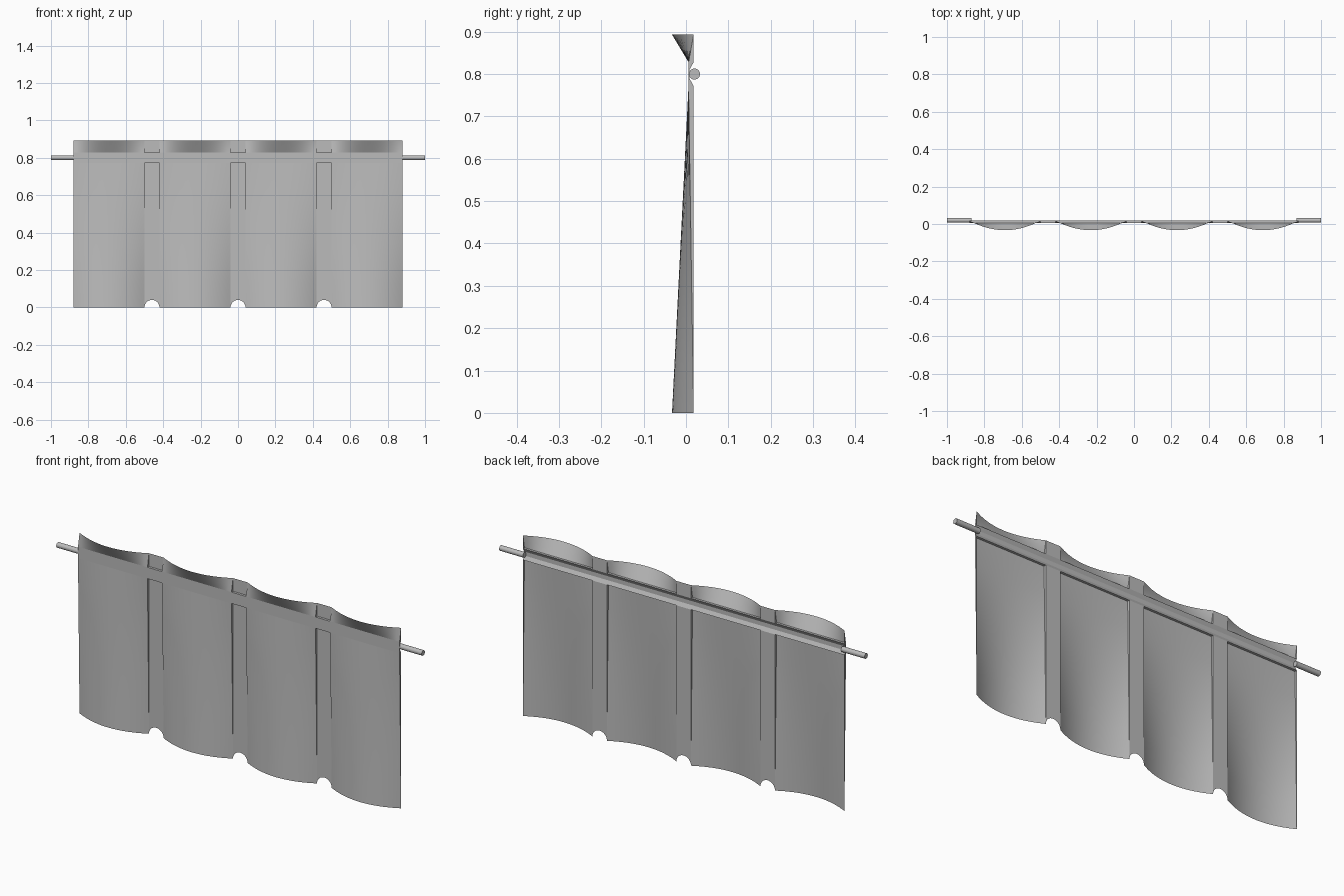
import bpy, bmesh, math
from mathutils import Matrix

cube = bpy.data.objects.get("Cube")
if cube:
    bpy.data.objects.remove(cube)

grey = bpy.data.materials.new("plain grey")
grey.use_nodes = True
COLOUR = (0.5, 0.5, 0.5, 1)
grey.diffuse_color = COLOUR
grey.node_tree.nodes["Principled BSDF"].inputs["Base Color"].default_value = COLOUR

TOP, BAND_LOW, BAND_HIGH = 0.893, 0.772, 0.828
BACK, MID, BULGE = 0.018, 0.006, 0.051
PITCH, HALF_PANEL, HALF_STRIP, HALF_WIDTH = 0.46, 0.19, 0.04, 0.88


def finish(name, bm, smooth=False):
    mesh = bpy.data.meshes.new(name)
    bm.to_mesh(mesh)
    bm.free()
    mesh.materials.append(grey)
    obj = bpy.data.objects.new(name, mesh)
    bpy.context.collection.objects.link(obj)
    if smooth:
        bpy.ops.object.select_all(action='DESELECT')
        bpy.context.view_layer.objects.active = obj
        obj.select_set(True)
        bpy.ops.object.shade_smooth_by_angle(angle=math.radians(30))
    return obj


def face(bm, points):
    return bm.faces.new([bm.verts.new(p) for p in points])


def bulged_panel(name, cx, z_curved, z_flat, rows):
    """Sheet lofted from a bowed edge to a straight edge, with side walls."""
    bm = bmesh.new()
    cols = 20
    grid = []
    for r in range(rows + 1):
        t = r / rows
        z = z_curved + (z_flat - z_curved) * t
        row = []
        for c in range(cols + 1):
            s = 2 * c / cols - 1
            bowed = BACK - BULGE * (1 - s * s)
            row.append(bm.verts.new((cx + s * HALF_PANEL, bowed + (MID - bowed) * t, z)))
        grid.append(row)
    for r in range(rows):
        for c in range(cols):
            quad = [grid[r][c], grid[r][c + 1], grid[r + 1][c + 1], grid[r + 1][c]]
            bm.faces.new(quad if z_flat > z_curved else quad[::-1])
    # Tapering walls back to the flat strips
    for side in (-1, 1):
        x = cx + side * HALF_PANEL
        face(bm, [(x, BACK, z_curved), (x, BACK, z_flat), (x, MID, z_flat)])
    finish(name, bm, True)


# Four bowed panels, each with a flared lip above the band
for i in range(4):
    cx = (i - 1.5) * PITCH
    bulged_panel(f"panel_{i + 1}", cx, 0, BAND_LOW, 6)
    bulged_panel(f"flared_lip_{i + 1}", cx, TOP, BAND_HIGH, 2)

# Flat strips between the panels, with a round cutout at the foot
for i in range(3):
    cx = (i - 1) * PITCH
    bm = bmesh.new()
    arc = [(cx - HALF_STRIP * math.cos(math.pi * k / 16), BACK,
            HALF_STRIP * math.sin(math.pi * k / 16)) for k in range(17)]
    face(bm, arc + [(cx + HALF_STRIP, BACK, BAND_LOW), (cx - HALF_STRIP, BACK, BAND_LOW)])
    face(bm, [(cx + s * HALF_STRIP, BACK, z) for s, z in
              ((-1, BAND_HIGH), (1, BAND_HIGH), (1, TOP), (-1, TOP))])
    finish(f"strip_{i + 1}", bm)

# Horizontal band with a groove along its back
bm = bmesh.new()
groove = [(MID, BAND_LOW), (BACK, BAND_LOW), (0.008, 0.79),
          (0.008, 0.81), (BACK, BAND_HIGH), (MID, BAND_HIGH)]
profile = face(bm, [(-HALF_WIDTH, y, z) for y, z in groove])
ext = bmesh.ops.extrude_face_region(bm, geom=[profile], use_keep_orig=True)
moved = [v for v in ext["geom"] if isinstance(v, bmesh.types.BMVert)]
bmesh.ops.translate(bm, verts=moved, vec=(2 * HALF_WIDTH, 0, 0))
bmesh.ops.recalc_face_normals(bm, faces=bm.faces)
finish("band", bm)

# Pivot pins at both ends
for name, side in (("left_pin", 1), ("right_pin", -1)):
    bm = bmesh.new()
    bmesh.ops.create_cone(bm, cap_ends=True, segments=24, radius1=0.013, radius2=0.013, depth=0.13,
                          matrix=Matrix.Translation((side * 0.935, 0.02, 0.8))
                          @ Matrix.Rotation(math.pi / 2, 4, 'Y'))
    finish(name, bm, True)
